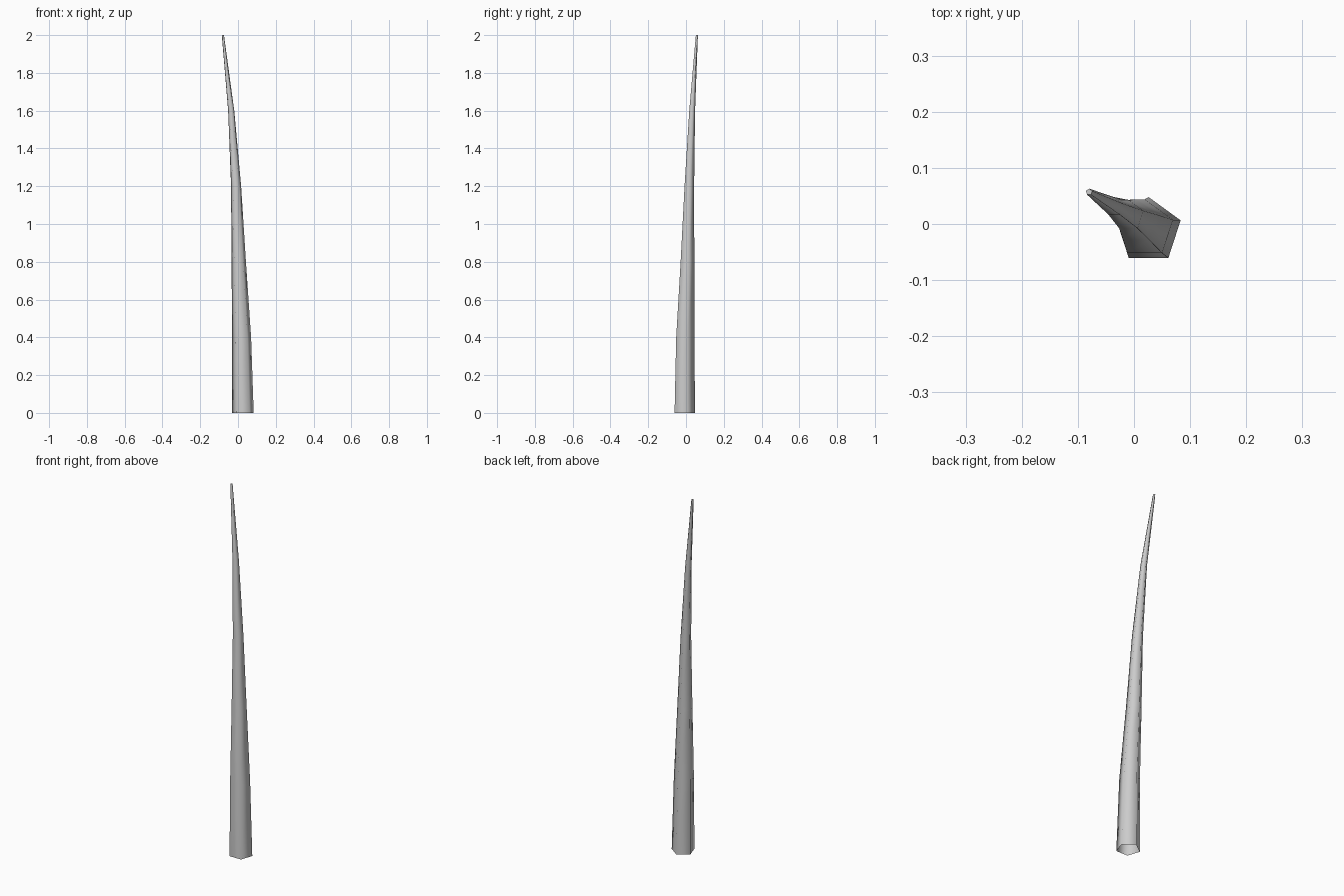
import bpy, bmesh, math

if "Cube" in bpy.data.objects:
    bpy.data.objects.remove(bpy.data.objects["Cube"])

# Rings up the stem: centre x, centre y, height, radius
rings = [
    (0.026, -0.012, 0.0, 0.060),
    (0.019, -0.009, 0.4, 0.053),
    (0.004, 0.004, 0.8, 0.040),
    (-0.010, 0.015, 1.2, 0.028),
    (-0.036, 0.031, 1.6, 0.017),
    (-0.080, 0.057, 2.0, 0.006),
]
SIDES = 5

# Tapered, leaning five-sided stem with an open foot
bm = bmesh.new()
loops = []
for cx, cy, z, r in rings:
    loop = []
    for i in range(SIDES):
        a = math.pi / 2 + i * math.tau / SIDES
        loop.append(bm.verts.new((cx + r * math.cos(a), cy + r * math.sin(a), z)))
    loops.append(loop)
for low, high in zip(loops, loops[1:]):
    for i in range(SIDES):
        j = (i + 1) % SIDES
        bm.faces.new((low[i], low[j], high[j], high[i])).smooth = True

# Tip cap
bm.faces.new(loops[-1])

mesh = bpy.data.meshes.new("curved_stem")
bm.to_mesh(mesh)
bm.free()
stem = bpy.data.objects.new("curved_stem", mesh)
bpy.context.collection.objects.link(stem)
